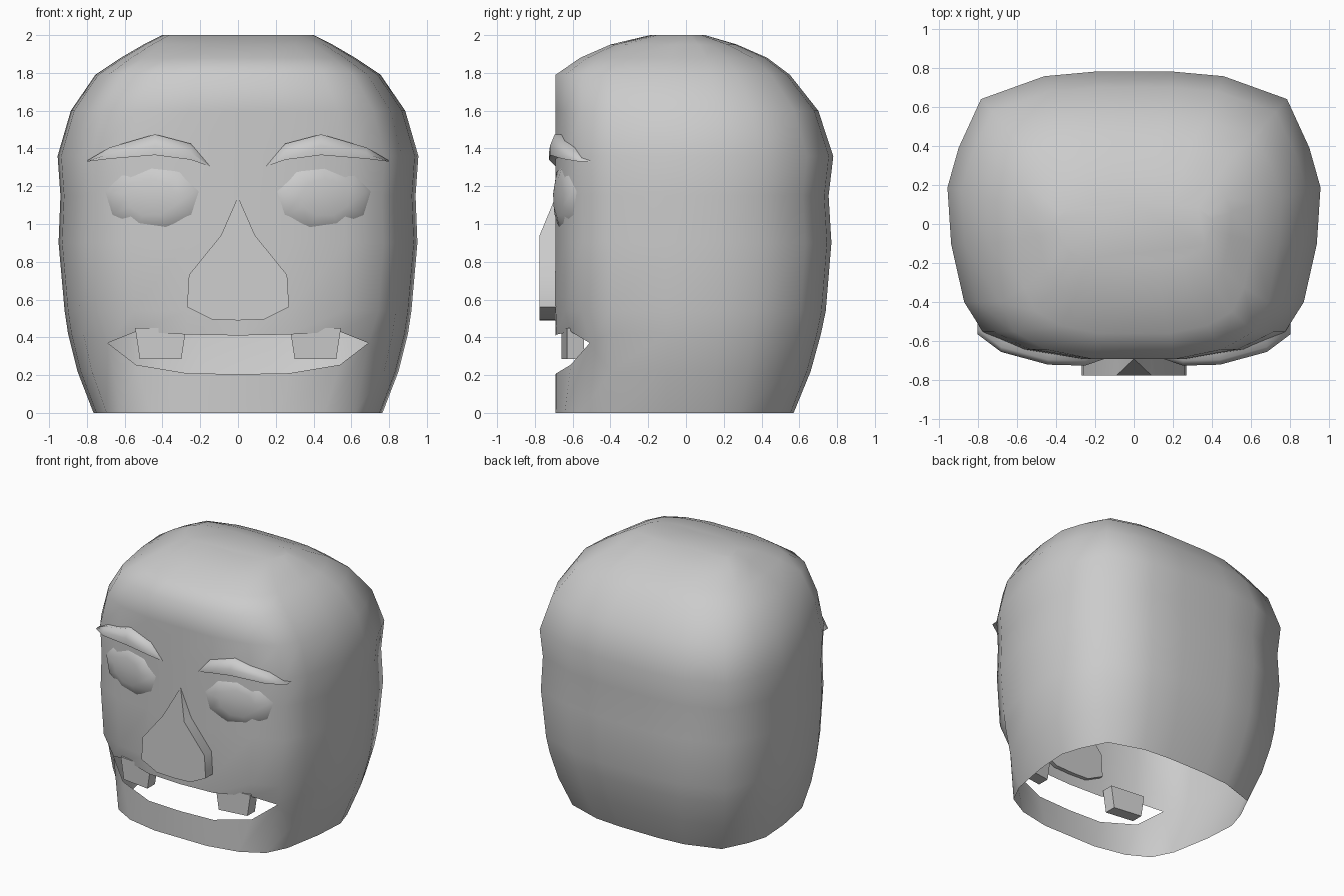
import bpy, bmesh, math
from mathutils import Matrix, Vector

cube = bpy.data.objects.get("Cube")
if cube:
    bpy.data.objects.remove(cube)

grey = bpy.data.materials.new("plain grey")
grey.use_nodes = True
COLOUR = (0.6, 0.6, 0.6, 1)
grey.diffuse_color = COLOUR
grey.node_tree.nodes["Principled BSDF"].inputs["Base Color"].default_value = COLOUR


def finish(bm, name, angle, closed=True):
    bmesh.ops.remove_doubles(bm, verts=bm.verts, dist=0.001)
    bmesh.ops.recalc_face_normals(bm, faces=bm.faces)
    mesh = bpy.data.meshes.new(name)
    bm.to_mesh(mesh)
    bm.free()
    mesh.materials.append(grey)
    obj = bpy.data.objects.new(name, mesh)
    bpy.context.collection.objects.link(obj)
    bpy.ops.object.select_all(action="DESELECT")
    obj.select_set(True)
    bpy.context.view_layer.objects.active = obj
    bpy.ops.object.shade_smooth_by_angle(angle=math.radians(angle))
    return obj


def loft(bm, rings, caps=True):
    """Join closed rings of equal length; optionally cap both ends."""
    rows = [[bm.verts.new(p) for p in ring] for ring in rings]
    n = len(rows[0])
    for a, b in zip(rows, rows[1:]):
        for i in range(n):
            j = (i + 1) % n
            bm.faces.new((a[i], a[j], b[j], b[i]))
    if caps:
        bm.faces.new(rows[0])
        bm.faces.new(rows[-1])
    return rows


# Head: half outline seen from above, front to back, x and y as fractions
outline = [(0, -1), (.29, -1), (.6, -.93), (.81, -.8), (.91, -.58), (.98, -.15),
           (1, .24), (.94, .5), (.82, .82), (.48, .97), (.21, 1), (0, 1)]
# Rows of the head: height, half width, front depth, back depth
levels = [(0, .765, .69, .57), (.22, .85, .69, .66), (.42, .9, .69, .715),
          (.54, .918, .69, .74), (.9, .95, .69, .77), (1.15, .94, .69, .755),
          (1.36, .955, .69, .78), (1.6, .885, .69, .70), (1.79, .755, .69, .55),
          (1.88, .62, .56, .43), (1.95, .5, .40, .27), (2, .4, .19, .1)]
# Mouth opening: x, y, lower lip height, upper lip height, ending at the corner
mouth = [(0, -.69, .205, .41), (.27, -.685, .21, .415),
         (.54, -.61, .255, .43), (.69, -.51, .37, .37)]

LOWER, UPPER = 1, 2
bm = bmesh.new()
rings = []
for k, (z, half, front, back) in enumerate(levels):
    side = [Vector((x * half, y * (front if y < 0 else back), z)) for x, y in outline]
    if k in (LOWER, UPPER):
        for i, (x, y, low, high) in enumerate(mouth):
            side[i] = Vector((x, y, low if k == LOWER else high))
    rings.append(side + [Vector((-p.x, p.y, p.z)) for p in reversed(side[1:-1])])
rows = loft(bm, rings, caps=False)
bm.faces.new(rows[-1])
# Open the mouth between the two lip rows
gap = len(mouth) - 1
count = len(rows[0])
for i in list(range(gap)) + list(range(count - gap, count)):
    j = (i + 1) % count
    quad = {rows[LOWER][i], rows[LOWER][j], rows[UPPER][i], rows[UPPER][j]}
    hole = [f for f in rows[LOWER][i].link_faces if set(f.verts) == quad]
    bmesh.ops.delete(bm, geom=hole, context="FACES_ONLY")
finish(bm, "head", 60)

# Nose: outline pushed forward from the face, with a pointed bridge
half_nose = [(0, 1.145), (.09, .94), (.26, .73), (.27, .56), (.14, .495), (0, .49)]
nose = half_nose + [(-x, z) for x, z in reversed(half_nose[1:-1])]
bm = bmesh.new()
loft(bm, [[(x, -.66, z) for x, z in nose],
          [(x, -.69 if z > 1 else -.775, z) for x, z in nose]])
finish(bm, "nose", 60)

# Brow stations: x, front depth, lower height, upper height
brow = [(.15, -.69, 1.305, 1.31), (.25, -.725, 1.34, 1.425), (.44, -.72, 1.365, 1.475),
        (.68, -.655, 1.345, 1.405), (.80, -.565, 1.33, 1.335)]
for name, s in (("left", 1), ("right", -1)):
    bm = bmesh.new()
    loft(bm, [[(s * x, y + .08, low), (s * x, y, low),
               (s * x, y, low * .55 + high * .45), (s * x, y + .025, high),
               (s * x, y + .1, high)] for x, y, low, high in brow])
    finish(bm, name + "_brow", 60)

    # Eye: shallow faceted dome lying on the face
    bm = bmesh.new()
    bmesh.ops.create_uvsphere(bm, u_segments=9, v_segments=6, radius=1)
    turn = Matrix.Rotation(s * math.radians(12), 4, "Z")
    place = Matrix.Translation((s * .45, -.625, 1.14))
    shape = Matrix.Diagonal((.27, .06, .2, 1))
    upright = Matrix.Rotation(math.radians(90), 4, "X")
    bmesh.ops.transform(bm, matrix=place @ turn @ shape @ upright, verts=bm.verts)
    finish(bm, name + "_eye", 80)

    # Tooth: tapered block hanging behind the upper lip
    bm = bmesh.new()
    loft(bm, [[(s * x, y, z) for x, y in ((a, -.66), (b, -.63), (b, -.54), (a, -.57))]
              for z, a, b in ((.45, .275, .545), (.285, .30, .52))])
    finish(bm, name + "_tooth", 30)
